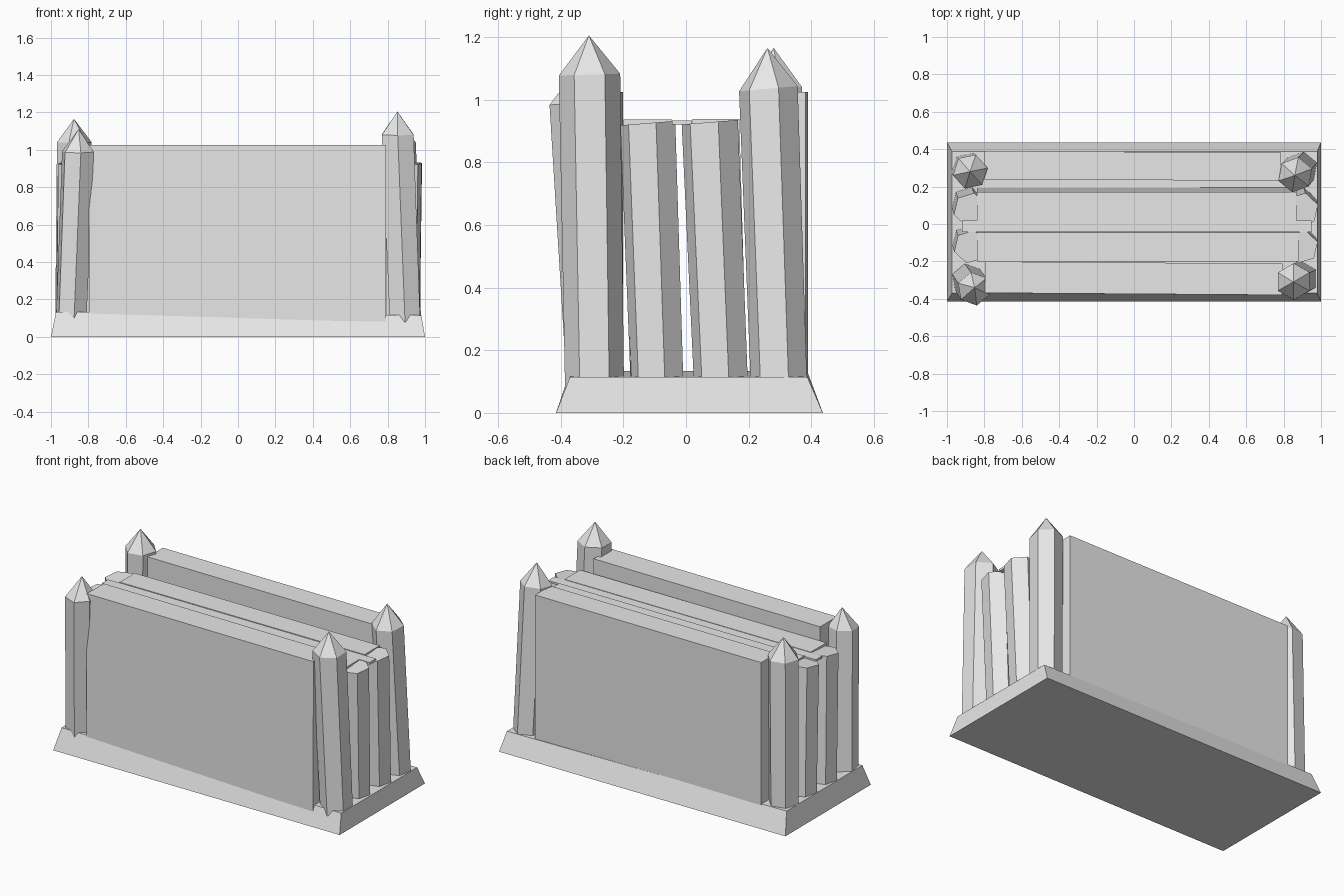
import bpy, bmesh, math

cube = bpy.data.objects.get("Cube")
if cube:
    bpy.data.objects.remove(cube, do_unlink=True)

grey = bpy.data.materials.new("light_grey")
grey.use_nodes = True
grey.diffuse_color = (0.8, 0.8, 0.8, 1)
grey.node_tree.nodes["Principled BSDF"].inputs["Base Color"].default_value = (0.8, 0.8, 0.8, 1)


def finish(name, bm):
    bmesh.ops.recalc_face_normals(bm, faces=bm.faces)
    mesh = bpy.data.meshes.new(name)
    bm.to_mesh(mesh)
    bm.free()
    mesh.materials.append(grey)
    obj = bpy.data.objects.new(name, mesh)
    bpy.context.collection.objects.link(obj)
    return obj


def loft(name, lower, upper, tip=None):
    """Join two rings of points, closing the top flat or with a point."""
    bm = bmesh.new()
    a = [bm.verts.new(p) for p in lower]
    b = [bm.verts.new(p) for p in upper]
    n = len(a)
    bm.faces.new(a)
    for i in range(n):
        j = (i + 1) % n
        bm.faces.new((a[i], a[j], b[j], b[i]))
    if tip:
        t = bm.verts.new(tip)
        for i in range(n):
            bm.faces.new((b[i], b[(i + 1) % n], t))
    else:
        bm.faces.new(b)
    return finish(name, bm)


def rect(x0, x1, y0, y1, z0, z1):
    """Rectangle whose height runs from z0 at x0 to z1 at x1."""
    return [(x0, y0, z0), (x1, y0, z1), (x1, y1, z1), (x0, y1, z0)]


def hexagon(centre, r, turn, slope=0):
    cx, cy, cz = centre
    pts = []
    for k in range(6):
        a = math.radians(turn + 60 * k)
        dx, dy = r * math.cos(a), r * math.sin(a)
        pts.append((cx + dx, cy + dy, cz + slope * dy))
    return pts


def post(name, foot, head, r, turn, tip=None, slope=0):
    loft(name, hexagon((*foot, 0.08), r * 0.96, turn), hexagon(head, r, turn, slope), tip)


def panel(name, x0, x1, foot, head, top, yaw=0):
    obj = loft(name, rect(x0, x1, *foot, 0.08, 0.08), rect(x0, x1, *head, top, top))
    obj.rotation_euler.z = math.radians(yaw)


# Sloped base, slightly higher on one end
loft("base", rect(-1, 1, -0.415, 0.437, 0, 0),
     rect(-0.973, 0.98, -0.37, 0.387, 0.133, 0.115))

# Tall outer walls
panel("front_wall", -0.795, 0.795, (-0.378, -0.206), (-0.374, -0.206), 1.025, -0.4)
panel("back_wall", -0.8, 0.785, (0.235, 0.386), (0.235, 0.386), 1.025, -0.3)

# Leaning inner walls with a thin strip bridging them
panel("inner_front_wall", -0.84, 0.88, (-0.175, -0.025), (-0.2, -0.045), 0.936)
panel("inner_back_wall", -0.84, 0.87, (0.045, 0.195), (0.02, 0.17), 0.938)
loft("bridging_strip", rect(-0.92, 0.95, -0.044, 0.019, 0.92, 0.92),
     rect(-0.92, 0.95, -0.044, 0.019, 0.934, 0.934))

# Pointed corner posts
post("front_left_post", (0.893, -0.292), (0.854, -0.308, 1.08), 0.098, 30, (0.852, -0.31, 1.205), 0.03)
post("back_left_post", (0.893, 0.297), (0.862, 0.263, 1.035), 0.095, 20, (0.86, 0.26, 1.165), 0.09)
post("front_right_post", (-0.892, -0.295), (-0.856, -0.347, 0.99), 0.09, 40, (-0.852, -0.34, 1.11), 0.08)
post("back_right_post", (-0.888, 0.293), (-0.875, 0.28, 1.04), 0.095, 12, (-0.877, 0.28, 1.165))

# Flat-topped inner posts leaning forward at both ends
for side, foot_x, head_x, turn in (("left", 0.888, 0.896, 17), ("right", -0.888, -0.875, 17)):
    post("inner_front_post_" + side, (foot_x, -0.092), (head_x, -0.122, 0.925), 0.09, turn, slope=0.08)
    post("inner_back_post_" + side, (foot_x, 0.112), (head_x, 0.076, 0.928), 0.092, turn, slope=0.08)
